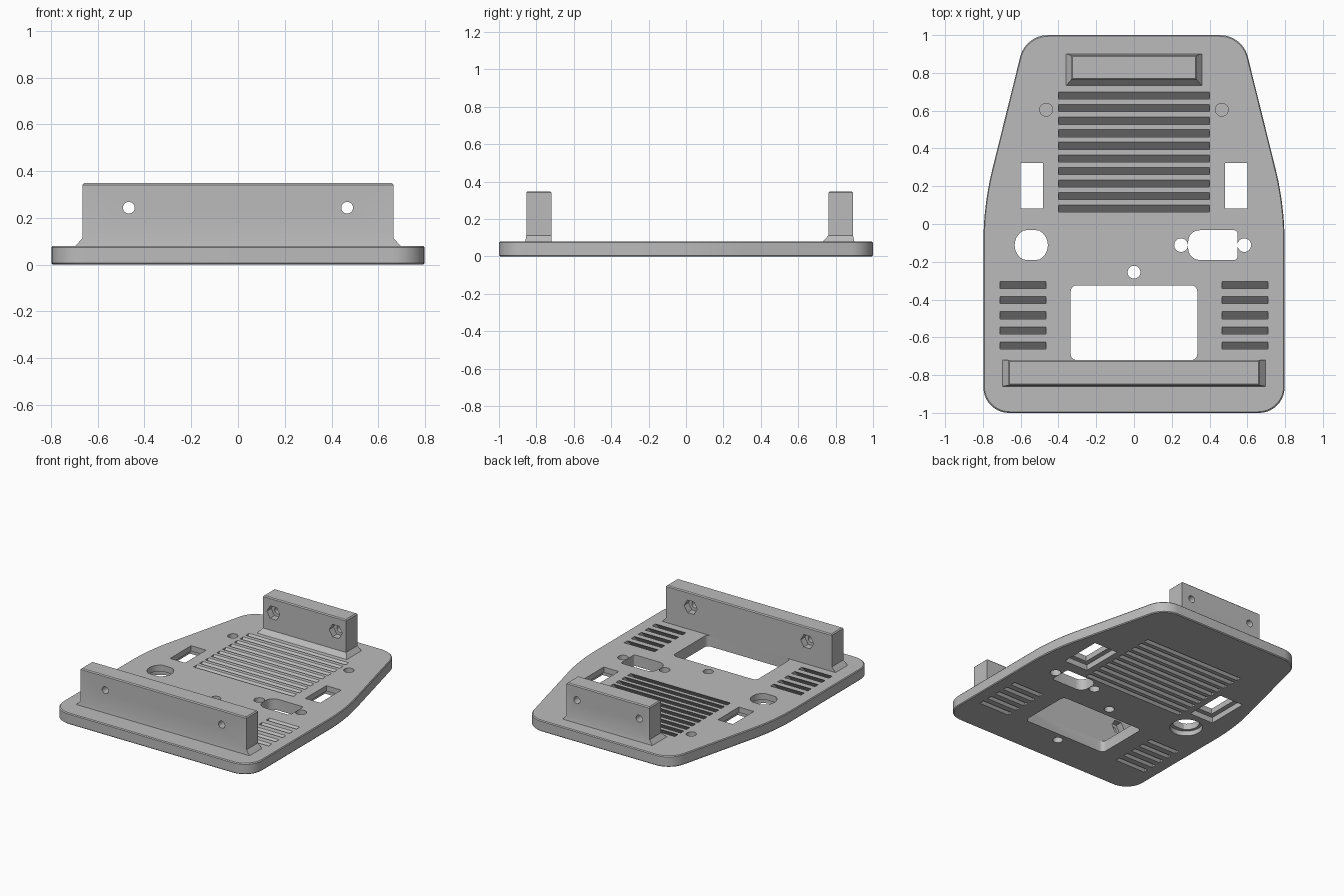
import bpy, bmesh
from math import pi, cos, sin, tan
from mathutils import Vector, Matrix

if "Cube" in bpy.data.objects:
    bpy.data.objects.remove(bpy.data.objects["Cube"])

THICK = 0.08   # plate thickness
TOP = 0.348    # top of the upright blocks

grey = bpy.data.materials.new("plain grey")
grey.use_nodes = True
grey.diffuse_color = (0.5, 0.5, 0.5, 1)
grey.node_tree.nodes["Principled BSDF"].inputs["Base Color"].default_value = (0.5, 0.5, 0.5, 1)


def rounded(corners, steps=8):
    """Outline with each (x, y, radius) corner replaced by an arc."""
    out = []
    for i, (x, y, r) in enumerate(corners):
        p = Vector((x, y))
        a = (Vector(corners[i - 1][:2]) - p).normalized()
        b = (Vector(corners[(i + 1) % len(corners)][:2]) - p).normalized()
        if r == 0:
            out.append(p)
            continue
        half = a.angle(b) / 2
        centre = p + (a + b).normalized() * (r / sin(half))
        start = p + a * (r / tan(half)) - centre
        sweep = start.angle_signed(p + b * (r / tan(half)) - centre)
        for k in range(steps + 1):
            out.append(centre + Matrix.Rotation(-sweep * k / steps, 2) @ start)
    return out


def box(x0, x1, y0, y1, r=0):
    return rounded([(x0, y0, r), (x1, y0, r), (x1, y1, r), (x0, y1, r)], 5)


def circle(x, y, r, sides=32):
    return [Vector((x + r * cos(2 * pi * k / sides), y + r * sin(2 * pi * k / sides)))
            for k in range(sides)]


def loft(bm, rings):
    """Closed solid through rings of 3D points."""
    loops = [[bm.verts.new(p) for p in ring] for ring in rings]
    n = len(loops[0])
    faces = [bm.faces.new(loops[0][::-1]), bm.faces.new(loops[-1])]
    for lo, hi in zip(loops, loops[1:]):
        for i in range(n):
            j = (i + 1) % n
            faces.append(bm.faces.new((lo[i], lo[j], hi[j], hi[i])))
    bmesh.ops.recalc_face_normals(bm, faces=faces)


def prism(bm, outline, z0, z1, shear=0):
    """Upright prism; shear slants it along y about the plate top."""
    loft(bm, [[(p.x, p.y + shear * (z - THICK), z) for p in outline] for z in (z0, z1)])


def cross_prism(bm, outline, y0, y1):
    """Prism along y from an outline in x and z."""
    loft(bm, [[(p.x, y, p.y) for p in outline] for y in (y0, y1)])


def make(name, bm):
    mesh = bpy.data.meshes.new(name)
    bm.to_mesh(mesh)
    bm.free()
    ob = bpy.data.objects.new(name, mesh)
    bpy.context.collection.objects.link(ob)
    mesh.materials.append(grey)
    return ob


def finish(ob, cutter_bm):
    """Cut the holes, then smooth the curved walls."""
    cutter = make("cutter", cutter_bm)
    cutter.hide_render = True
    mod = ob.modifiers.new("holes", 'BOOLEAN')
    mod.object = cutter
    mod.solver = 'EXACT'
    mod.use_self = True
    bpy.ops.object.select_all(action='DESELECT')
    ob.select_set(True)
    bpy.context.view_layer.objects.active = ob
    for m in list(ob.modifiers):
        bpy.ops.object.modifier_apply(modifier=m.name)
    bpy.data.objects.remove(cutter)
    bpy.ops.object.shade_smooth_by_angle(angle=pi / 7)


# Base plate: tapered towards the back, with rounded corners
half_side = [(0.797, -1, 0.135), (0.797, 0.1, 1.6), (0.574, 1, 0.15)]
outline = rounded(half_side + [(-x, y, r) for x, y, r in reversed(half_side)], 10)
bm = bmesh.new()
e = 0.006
centre_scale = lambda k: [p * k for p in outline]
loft(bm, [[(p.x, p.y, z) for p in centre_scale(k)]
          for z, k in ((0, 1 - e), (e, 1), (THICK - e, 1), (THICK, 1 - e))])
plate = make("base_plate", bm)

cut = bmesh.new()
LOW, HIGH = -0.02, THICK + 0.02
# Slanted cooling slots
for i in range(10):
    y = 0.68 - i * 0.0665
    prism(cut, box(-0.4, 0.4, y - 0.019, y + 0.019), LOW, HIGH, 1)
for side in (-1, 1):
    x = side * 0.587
    for i in range(5):
        y = -0.323 - i * 0.08
        prism(cut, box(x - 0.122, x + 0.122, y - 0.019, y + 0.019), LOW, HIGH, 1)
    # Switch windows with a wider recess underneath
    x = side * 0.542
    prism(cut, box(x - 0.06, x + 0.06, 0.082, 0.323), LOW, HIGH)
    prism(cut, box(x - 0.095, x + 0.095, 0.047, 0.358), LOW, 0.04)
    # Blind screw holes
    prism(cut, circle(side * 0.465, 0.605, 0.034), 0.04, HIGH)
# Large opening
prism(cut, box(-0.335, 0.335, -0.72, -0.325, 0.03), LOW, HIGH)
# Centre hole, and screw hole under the front block
prism(cut, circle(0, -0.255, 0.034), LOW, HIGH)
prism(cut, circle(0, -0.785, 0.034), LOW, HIGH)
# Round socket hole with two flats, recessed underneath
flat = [Vector((p.x, max(-0.19, min(-0.033, p.y)))) for p in circle(-0.544, -0.112, 0.088, 30)]
prism(cut, flat, LOW, HIGH)
prism(cut, circle(-0.544, -0.112, 0.108), LOW, 0.035)
# Connector opening with its two screw holes
prism(cut, rounded([(0.287, -0.19, 0.06), (0.547, -0.19, 0.015),
                    (0.547, -0.033, 0.015), (0.287, -0.033, 0.06)]), LOW, HIGH)
for x in (0.249, 0.584):
    prism(cut, circle(x, -0.112, 0.036), LOW, HIGH)
finish(plate, cut)


def block(name, base, body, hole_x, nut_y, nut_dir):
    """Upright block with a flared foot, bolt holes and hexagonal nut pockets."""
    x0, x1, y0, y1 = body
    b = 0.007
    tip = (x0 + b, x1 - b, y0 + b, y1 - b)
    bm = bmesh.new()
    loft(bm, [[(p.x, p.y, z) for p in box(*rect)]
              for rect, z in ((base, THICK), (body, 0.113), (body, TOP - b), (tip, TOP))])
    ob = make(name, bm)
    cut = bmesh.new()
    for x in (-hole_x, hole_x):
        cross_prism(cut, circle(x, 0.243, 0.025, 24), y0 - 0.1, y1 + 0.1)
        cross_prism(cut, circle(x, 0.243, 0.052, 6), nut_y - 0.05 * nut_dir, nut_y + 0.1 * nut_dir)
    if name == "front_block":
        prism(cut, circle(0, -0.785, 0.034), LOW, 0.2)
    finish(ob, cut)


block("front_block", (-0.695, 0.695, -0.859, -0.72), (-0.665, 0.665, -0.854, -0.72),
      0.467, -0.72, 1)
block("back_block", (-0.36, 0.36, 0.732, 0.9), (-0.333, 0.333, 0.762, 0.893),
      0.25, 0.762, -1)
